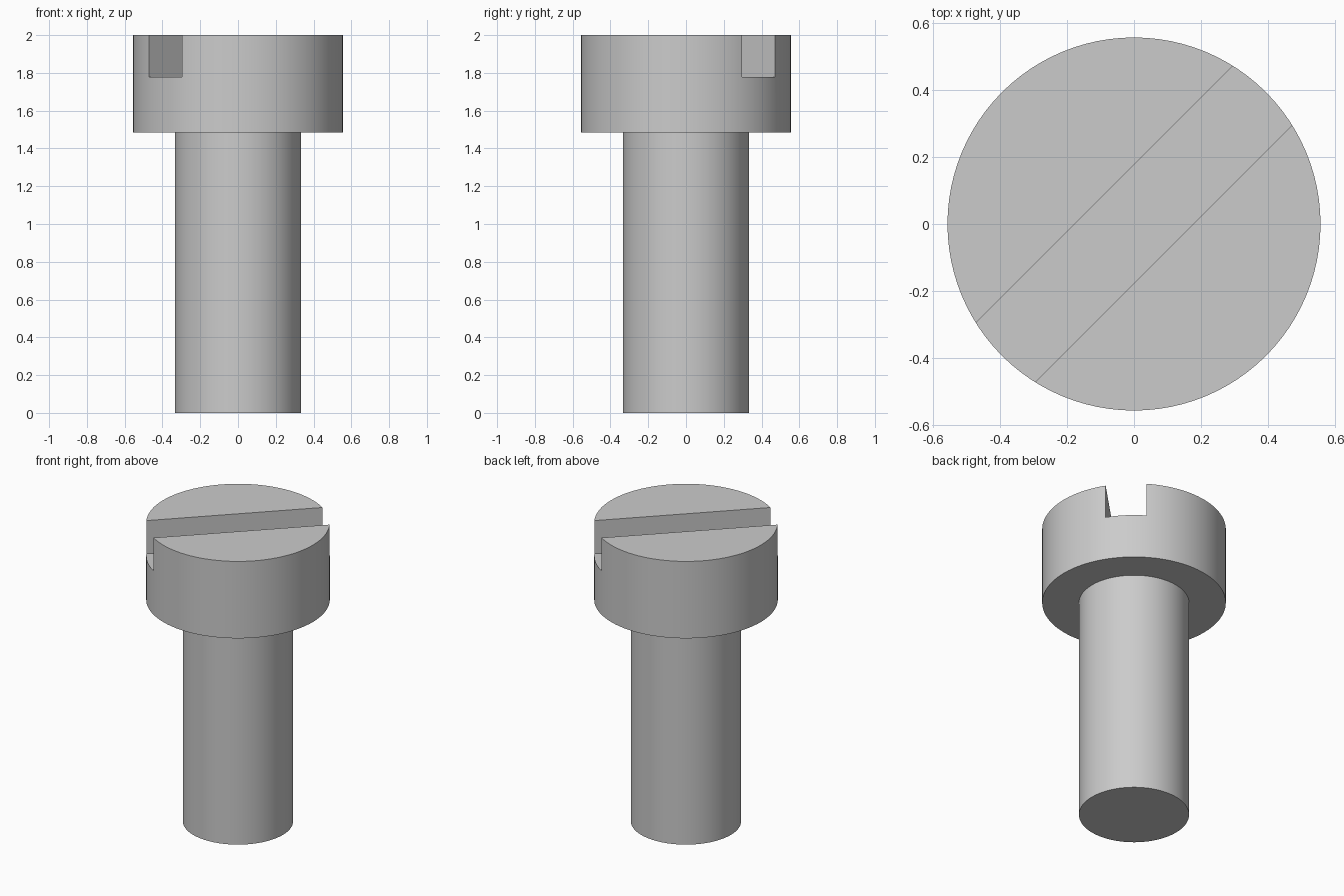
import bpy
import bmesh
import math

cube = bpy.data.objects.get("Cube")
if cube:
    bpy.data.objects.remove(cube, do_unlink=True)

HEAD_RADIUS, SHANK_RADIUS = 0.557, 0.334
HEAD_BASE, SLOT_FLOOR, TOP = 1.485, 1.778, 2.0
SLOT_WIDTH = 0.25
SIDES = 96

# Plain grey metal
steel = bpy.data.materials.new("grey_steel")
steel.use_nodes = True
colour = (0.6, 0.6, 0.6, 1)
steel.diffuse_color = colour
steel.node_tree.nodes["Principled BSDF"].inputs["Base Color"].default_value = colour


def new_object(name, bm):
    bmesh.ops.recalc_face_normals(bm, faces=bm.faces)
    mesh = bpy.data.meshes.new(name)
    bm.to_mesh(mesh)
    bm.free()
    mesh.materials.append(steel)
    obj = bpy.data.objects.new(name, mesh)
    bpy.context.collection.objects.link(obj)
    return obj


# Screw body: stepped profile turned around z, with flat caps
bm = bmesh.new()
profile = [(SHANK_RADIUS, 0), (SHANK_RADIUS, HEAD_BASE),
           (HEAD_RADIUS, HEAD_BASE), (HEAD_RADIUS, TOP)]
rings = []
for radius, z in profile:
    angles = [math.tau * i / SIDES for i in range(SIDES)]
    rings.append([bm.verts.new((radius * math.cos(a), radius * math.sin(a), z))
                  for a in angles])
for low, high in zip(rings, rings[1:]):
    for i in range(SIDES):
        j = (i + 1) % SIDES
        bm.faces.new((low[i], low[j], high[j], high[i]))
bm.faces.new(rings[0])
bm.faces.new(rings[-1])
screw = new_object("slotted_screw", bm)

# Slot cutter: long box laid diagonally across the head
bm = bmesh.new()
bmesh.ops.create_cube(bm, size=1)
cutter = new_object("slot_cutter", bm)
cutter.scale = (2, SLOT_WIDTH, 1)
cutter.location.z = SLOT_FLOOR + 0.5
cutter.rotation_euler.z = math.radians(45)
cutter.hide_render = True

# Cut the driver slot
slot = screw.modifiers.new("driver_slot", "BOOLEAN")
slot.operation = "DIFFERENCE"
slot.solver = "EXACT"
slot.object = cutter
bpy.context.view_layer.objects.active = screw
screw.select_set(True)
bpy.ops.object.modifier_apply(modifier=slot.name)
bpy.data.objects.remove(cutter, do_unlink=True)

# Smooth round walls, crisp rims
bpy.ops.object.shade_smooth_by_angle(angle=math.radians(30))
